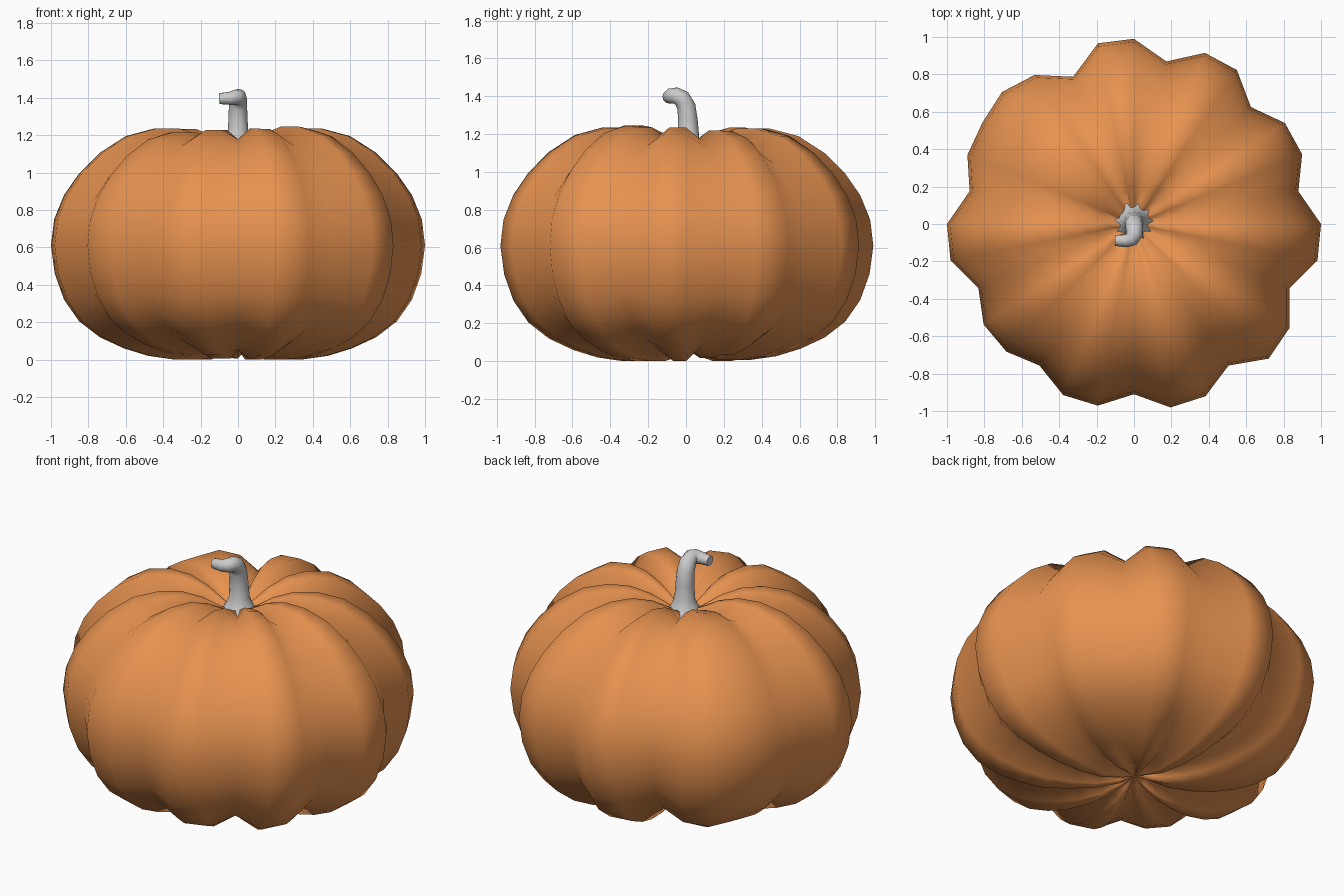
import bpy, bmesh, math

if "Cube" in bpy.data.objects:
    bpy.data.objects.remove(bpy.data.objects["Cube"])


def material(name, rgb):
    m = bpy.data.materials.new(name)
    m.diffuse_color = (*rgb, 1)
    m.use_nodes = True
    m.node_tree.nodes["Principled BSDF"].inputs["Base Color"].default_value = m.diffuse_color
    return m


orange = material("pumpkin orange", (0.80, 0.29, 0.08))
grey = material("stem grey", (0.60, 0.60, 0.60))

# Ridge profile (radius, height), from the bottom dimple up to the top hollow
PROFILE = [(0.08, 0.03), (0.2, 0.0), (0.34, 0.0), (0.48, 0.02), (0.61, 0.06),
           (0.74, 0.12), (0.85, 0.205), (0.93, 0.32), (0.98, 0.46), (1.0, 0.61),
           (0.983, 0.75), (0.93, 0.88), (0.85, 0.995), (0.74, 1.105), (0.6, 1.195),
           (0.45, 1.235), (0.32, 1.235), (0.2, 1.20), (0.09, 1.14)]
# Lobe scale around the body, counter-clockwise from the front groove
LOBES = [0.91, 1.0, 0.997, 0.91, 1.018, 1.0, 0.90, 1.0, 1.0, 0.896, 0.973,
         0.971, 0.884, 0.99, 0.99, 0.886, 0.99, 0.985, 0.852, 0.958, 0.998,
         0.975, 0.964, 0.896, 1.0, 1.0, 0.90, 0.967, 0.965, 0.91, 0.99, 0.99]
MID = 0.61

# Ribbed body
bm = bmesh.new()
n = len(LOBES)
rings = []
for r, z in PROFILE:
    ring = []
    for i, f in enumerate(LOBES):
        a = -math.pi / 2 + 2 * math.pi * i / n
        h = MID + (z - MID) * f
        ring.append(bm.verts.new((r * f * math.cos(a), r * f * math.sin(a), max(0, h))))
    rings.append(ring)
bottom = bm.verts.new((0, 0, 0.06))
top = bm.verts.new((0, 0, 1.10))
for i in range(n):
    j = (i + 1) % n
    for lo, hi in zip(rings, rings[1:]):
        bm.faces.new((lo[i], lo[j], hi[j], hi[i]))
    bm.faces.new((bottom, rings[0][j], rings[0][i]))
    bm.faces.new((rings[-1][i], rings[-1][j], top))
for f in bm.faces:
    f.smooth = True
mesh = bpy.data.meshes.new("pumpkin_body")
bm.to_mesh(mesh)
bm.free()
mesh.materials.append(orange)
bpy.context.collection.objects.link(bpy.data.objects.new("pumpkin_body", mesh))

# Bent stem with a flared base: x, y, z, radius
PATH = [(0, 0.012, 1.07, 0.125), (0, 0.012, 1.12, 0.085), (0, 0.012, 1.18, 0.058),
        (0, 0.01, 1.27, 0.052), (0, 0.002, 1.345, 0.049), (0.002, -0.022, 1.388, 0.047),
        (0.002, -0.055, 1.404, 0.044), (-0.012, -0.08, 1.402, 0.041),
        (-0.045, -0.09, 1.397, 0.035), (-0.1, -0.088, 1.395, 0.029)]
curve = bpy.data.curves.new("stem", 'CURVE')
curve.dimensions = '3D'
curve.bevel_depth = 1.0
curve.bevel_resolution = 4
curve.use_fill_caps = True
spline = curve.splines.new('POLY')
spline.points.add(len(PATH) - 1)
for p, (x, y, z, r) in zip(spline.points, PATH):
    p.co = (x, y, z, 1)
    p.radius = r
curve.materials.append(grey)
stem = bpy.data.objects.new("stem", curve)
bpy.context.collection.objects.link(stem)
bpy.context.view_layer.objects.active = stem
stem.select_set(True)
bpy.ops.object.convert(target='MESH')
bpy.ops.object.shade_smooth_by_angle(angle=math.radians(60))
